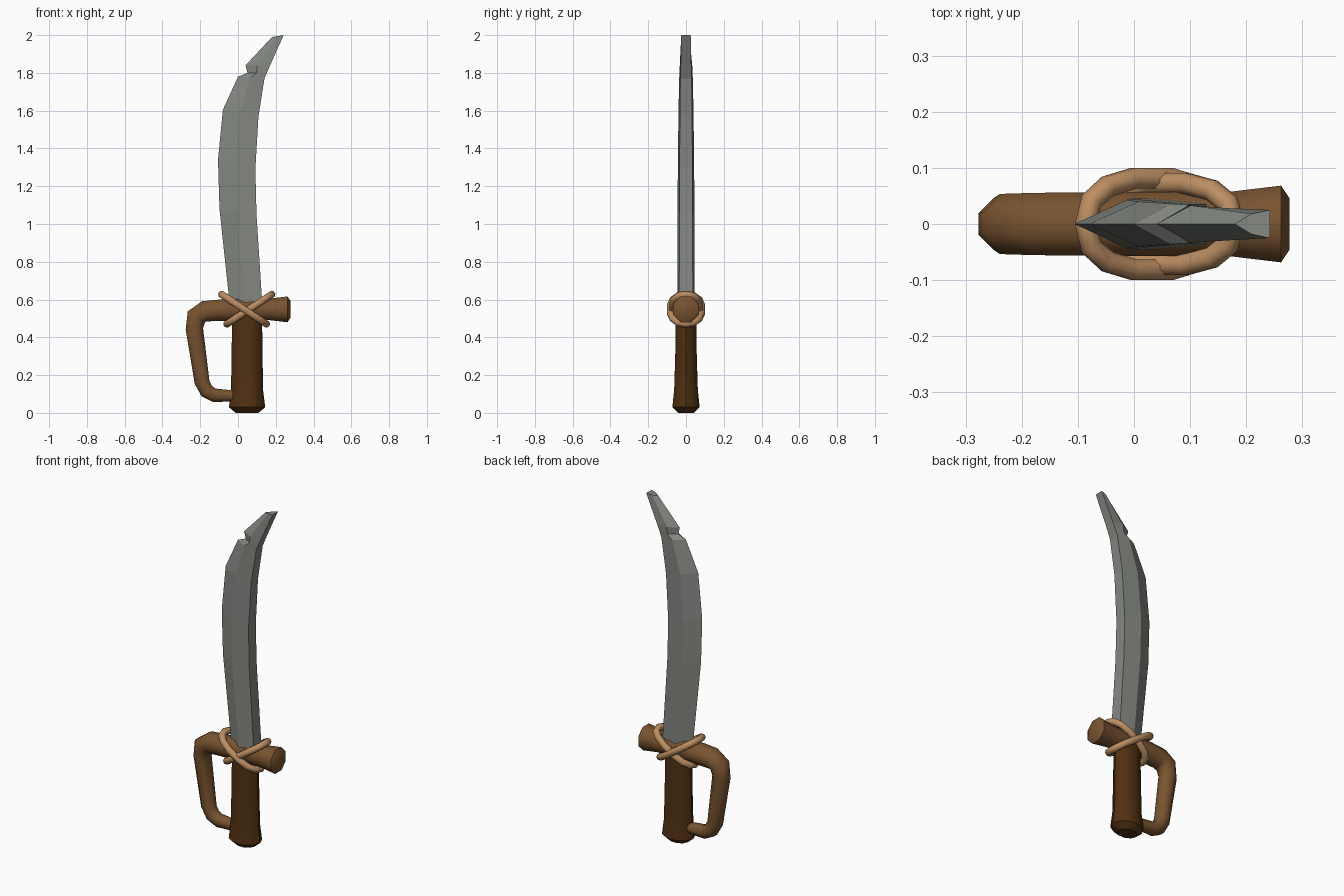
import bpy, bmesh, math
from mathutils import Vector

cube = bpy.data.objects.get("Cube")
if cube:
    bpy.data.objects.remove(cube, do_unlink=True)


def material(name, rgb):
    m = bpy.data.materials.new(name)
    m.use_nodes = True
    m.diffuse_color = (*rgb, 1)
    m.node_tree.nodes["Principled BSDF"].inputs["Base Color"].default_value = (*rgb, 1)
    return m


STEEL = material("grey steel", (0.23, 0.245, 0.22))
WOOD = material("brown wood", (0.19, 0.088, 0.03))
DARK = material("dark brown leather", (0.08, 0.03, 0.006))
ROPE = material("tan rope", (0.5, 0.27, 0.125))


def loft(name, rings, mat, closed=False, smooth=40):
    """Skin a list of equal-sized rings of points into one object."""
    bm = bmesh.new()
    rows = [[bm.verts.new(p) for p in ring] for ring in rings]
    n = len(rows[0])
    pairs = list(zip(rows, rows[1:]))
    if closed:
        pairs.append((rows[-1], rows[0]))
    else:
        bm.faces.new(rows[0])
        bm.faces.new(rows[-1])
    for a, b in pairs:
        for i in range(n):
            j = (i + 1) % n
            bm.faces.new((a[i], a[j], b[j], b[i]))
    bmesh.ops.recalc_face_normals(bm, faces=bm.faces)
    me = bpy.data.meshes.new(name)
    bm.to_mesh(me)
    bm.free()
    me.materials.append(mat)
    ob = bpy.data.objects.new(name, me)
    bpy.context.collection.objects.link(ob)
    if smooth:
        bpy.ops.object.select_all(action='DESELECT')
        ob.select_set(True)
        bpy.context.view_layer.objects.active = ob
        bpy.ops.object.shade_smooth_by_angle(angle=math.radians(smooth))
    return ob


def tube(name, path, radii, mat, side, closed=False, sides=8, smooth=50):
    """Sweep a round section along a planar path; side is the plane normal."""
    n = len(path)
    rings = []
    for i, p in enumerate(path):
        before = path[i - 1] if closed or i else p
        after = path[(i + 1) % n] if closed or i < n - 1 else p
        out = (after - before).normalized().cross(side)
        ring = []
        for k in range(sides):
            a = math.tau * (k + 0.5) / sides
            ring.append(p + radii[i] * (math.cos(a) * side + math.sin(a) * out))
        rings.append(ring)
    return loft(name, rings, mat, closed, smooth)


# Blade: cutting edge x/z, spine x/z, half thickness at ridge and at spine
blade_rows = [
    (-0.04, 0.52, 0.135, 0.52, 0.045, 0.036),
    (-0.05, 0.63, 0.125, 0.63, 0.045, 0.036),
    (-0.098, 1.08, 0.098, 1.05, 0.045, 0.035),
    (-0.106, 1.34, 0.092, 1.29, 0.043, 0.034),
    (-0.08, 1.605, 0.108, 1.565, 0.04, 0.032),
    (0.0, 1.78, 0.14, 1.77, 0.036, 0.03),
    (0.05, 1.80, 0.153, 1.80, 0.034, 0.029),
    (0.04, 1.84, 0.17, 1.84, 0.033, 0.028),
    (0.18, 1.99, 0.242, 2.0, 0.018, 0.025),
]
rings = []
for ex, ez, sx, sz, ridge, spine in blade_rows:
    rx, rz = ex + (sx - ex) * 0.47, ez + (sz - ez) * 0.47
    rings.append([(ex, 0, ez), (rx, -ridge, rz), (sx, -spine, sz),
                  (sx, spine, sz), (rx, ridge, rz)])
loft("blade", rings, STEEL, smooth=0)

# Grip: oval lathe with a flared pommel
grip_profile = [(0.0, 0.06, 0.045), (0.03, 0.096, 0.076), (0.12, 0.085, 0.066),
                (0.3, 0.082, 0.06), (0.54, 0.079, 0.057)]
rings = []
for z, rx, ry in grip_profile:
    rings.append([(0.048 + rx * math.cos(math.tau * k / 10),
                   ry * math.sin(math.tau * k / 10), z) for k in range(10)])
loft("grip", rings, DARK)

# Guard: crossbar that bends down into a knuckle bow
guard_path = [(0.277, 0.548, 0.05), (0.262, 0.548, 0.074), (0.17, 0.548, 0.062),
              (0.05, 0.548, 0.062), (-0.1, 0.543, 0.061), (-0.175, 0.538, 0.06),
              (-0.22, 0.51, 0.058), (-0.231, 0.445, 0.05), (-0.19, 0.16, 0.043),
              (-0.165, 0.115, 0.042), (-0.125, 0.093, 0.039), (-0.03, 0.09, 0.032),
              (0.03, 0.09, 0.03)]
tube("guard", [Vector((x, 0, z)) for x, z, r in guard_path],
     [r for x, z, r in guard_path], WOOD, Vector((0, 1, 0)))


# Lashing: two slanted loops crossing over the guard
def rounded(v):
    return math.copysign(abs(v) ** 0.85, v)


for name, lean, cx, depth in (("lashing_right", -1, 0.032, 0.083),
                              ("lashing_left", 1, 0.06, 0.074)):
    slope = Vector((0.118, 0, 0.078 * lean))
    across = Vector((0, depth, 0))
    path = []
    for k in range(14):
        a = math.tau * k / 14
        path.append(Vector((cx, 0, 0.549)) + slope * rounded(math.cos(a))
                    + across * rounded(math.sin(a)))
    tube(name, path, [0.02] * 14, ROPE, slope.cross(across).normalized(), closed=True)
